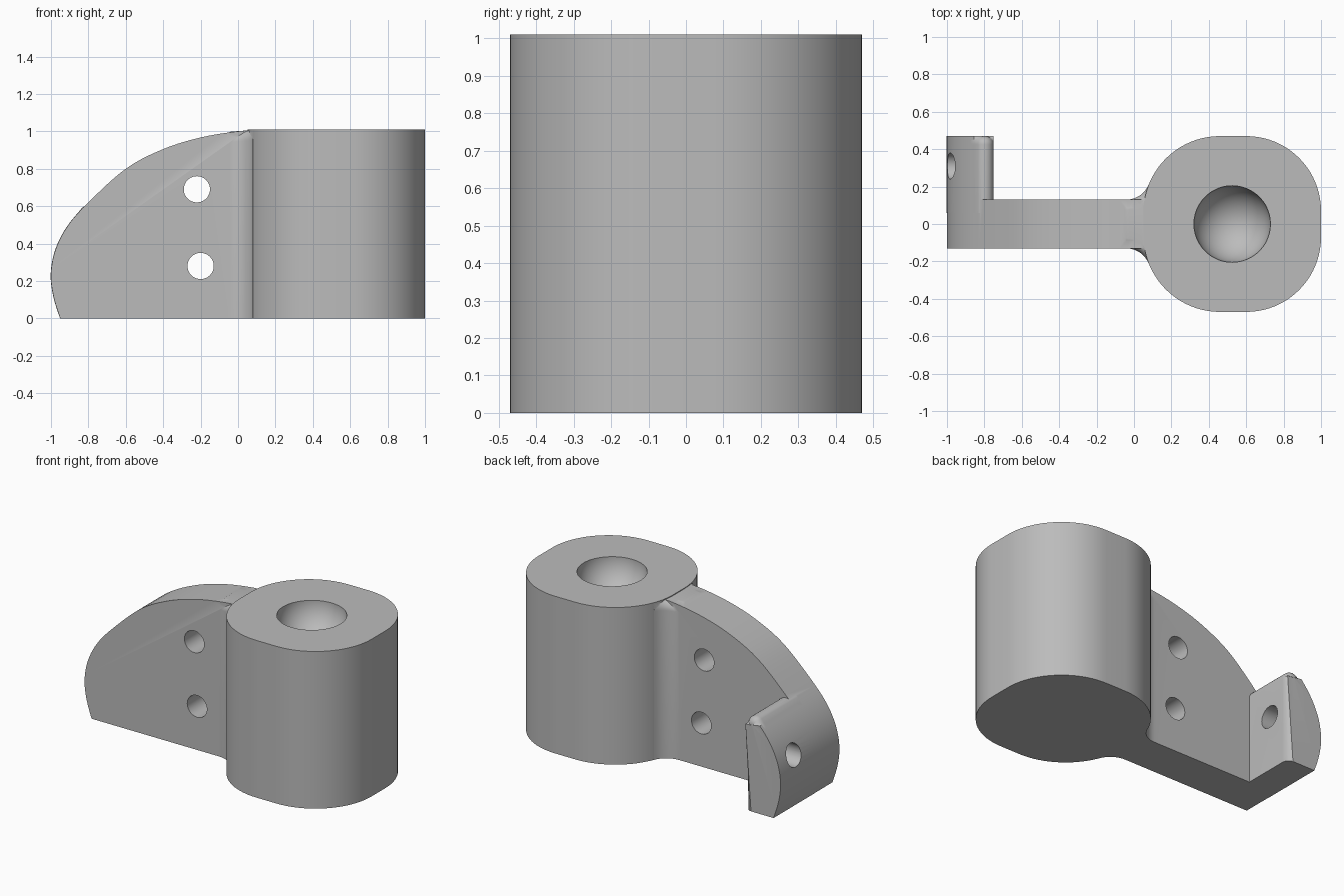
import bpy, bmesh, math
from mathutils import Vector, Matrix

cube = bpy.data.objects.get("Cube")
if cube:
    bpy.data.objects.remove(cube)

gray = bpy.data.materials.new("plain gray")
gray.use_nodes = True
gray.diffuse_color = (0.5, 0.5, 0.5, 1)
gray.node_tree.nodes["Principled BSDF"].inputs["Base Color"].default_value = (0.5, 0.5, 0.5, 1)


def finish(name, bm):
    bmesh.ops.recalc_face_normals(bm, faces=bm.faces)
    mesh = bpy.data.meshes.new(name)
    bm.to_mesh(mesh)
    bm.free()
    mesh.materials.append(gray)
    obj = bpy.data.objects.new(name, mesh)
    bpy.context.collection.objects.link(obj)
    return obj


def loft(sections):
    """Skin equal-length closed sections and cap both ends."""
    bm = bmesh.new()
    rings = [[bm.verts.new(p) for p in s] for s in sections]
    n = len(rings[0])
    for a, b in zip(rings, rings[1:]):
        for i in range(n):
            j = (i + 1) % n
            bm.faces.new((a[i], a[j], b[j], b[i]))
    bm.faces.new(rings[0])
    bm.faces.new(rings[-1])
    return bm


def arc(cx, cy, r, start, end, steps):
    angles = [math.radians(start + (end - start) * i / steps) for i in range(steps + 1)]
    return [(cx + r * math.cos(a), cy + r * math.sin(a)) for a in angles]


def smooth_path(points, steps):
    """Catmull-Rom curve through the points."""
    p = [Vector(q) for q in points]
    p = [2 * p[0] - p[1]] + p + [2 * p[-1] - p[-2]]
    out = []
    for a, b, c, d in zip(p, p[1:], p[2:], p[3:]):
        for i in range(steps):
            t = i / steps
            out.append(0.5 * (2 * b + (c - a) * t + (2 * a - 5 * b + 4 * c - d) * t ** 2
                              + (3 * b - a - 3 * c + d) * t ** 3))
    return [tuple(q) for q in out + [p[-2]]]


def rounded_slab(name, profile, y0, y1, radius, rounded_ends):
    """Extrude an x-z profile along y and round the rims of the chosen ends."""
    bm = loft([[(x, y, z) for x, z in profile] for y in (y0, y1)])
    rims = [e for e in bm.edges if any(all(abs(v.co.y - y) < 1e-5 for v in e.verts)
                                       for y in rounded_ends)]
    bmesh.ops.bevel(bm, geom=rims, offset=radius, segments=8, profile=0.5,
                    affect='EDGES', clamp_overlap=False)
    return finish(name, bm)


def drill(name, centre, axis, radius, depth):
    bm = bmesh.new()
    turn = Vector((0, 0, 1)).rotation_difference(Vector(axis)).to_matrix().to_4x4()
    bmesh.ops.create_cone(bm, cap_ends=True, segments=48, radius1=radius, radius2=radius,
                          depth=depth, matrix=Matrix.Translation(centre) @ turn)
    return finish(name, bm)


def combine(target, tool, operation):
    mod = target.modifiers.new(tool.name, 'BOOLEAN')
    mod.operation = operation
    mod.solver = 'EXACT'
    mod.object = tool
    bpy.context.view_layer.objects.active = target
    bpy.ops.object.modifier_apply(modifier=mod.name)
    bpy.data.objects.remove(tool)


# Everything runs a little below the ground and is trimmed flat at the end
TOP, HALF, RIM = 1.01, 0.13, 0.055
outline = smooth_path([(-0.91, -0.1), (-0.95, 0), (-0.987, 0.12), (-1, 0.24), (-0.975, 0.37),
                       (-0.91, 0.495), (-0.8, 0.62), (-0.6, 0.8), (-0.4, 0.905),
                       (-0.2, 0.967), (0, 1.0), (0.15, 1.007)], 5)

# Boss: rounded block
plan = (arc(0.6, 0.07, 0.4, 0, 90, 20) + arc(0.46, 0.06, 0.41, 90, 180, 20)
        + arc(0.46, -0.06, 0.41, 180, 270, 20) + arc(0.6, -0.07, 0.4, 270, 360, 20))
bracket = finish("bracket", loft([[(x, y, z) for x, y in plan] for z in (-0.15, TOP)]))

# Neck: widening blend between plate and boss
blend = arc(-0.042, 0.26, 0.13, -90, -22, 10)
stations = [(-0.06, 0.125)] + blend + [(0.2, blend[-1][1])]
sections = []
for x, w in stations:
    top = 1.0 + 0.008 * min(1, max(-1, x / 0.1)) + 0.001
    if x < -0.05:
        top -= 0.01
    sec = ([(w, -0.13)] + arc(w - RIM, top - RIM, RIM, 0, 90, 8)
           + arc(RIM - w, top - RIM, RIM, 90, 180, 8) + [(-w, -0.13)])
    sections.append([(x, y, z) for y, z in sec])
neck = finish("neck", loft(sections))

# Plate: curved web with rounded rims on both faces
plate = rounded_slab("plate", outline + [(0.15, -0.1)], -HALF, HALF, RIM, (-HALF, HALF))

# Flange: same outer curve, rounded crest, turned to the back
crest = ([p for p in outline if p[0] < -0.845 and p[1] < 0.6]
         + arc(-0.8, 0.553, 0.05, 132, 0, 10) + [(-0.75, -0.12)])
flange = rounded_slab("flange", [(x - 0.0015, z) for x, z in crest], 0.06, 0.47, 0.045, (0.47,))

for part in (neck, plate, flange):
    combine(bracket, part, 'UNION')

# Screw holes
for i, (centre, axis) in enumerate([((-0.22, 0, 0.69), (0, 1, 0)),
                                    ((-0.2, 0, 0.28), (0, 1, 0)),
                                    ((-0.87, 0.31, 0.35), (1, 0, 0))]):
    combine(bracket, drill("screw_hole_%d" % i, centre, axis, 0.07, 0.5), 'DIFFERENCE')

# Round socket in the top of the boss
bm = bmesh.new()
bmesh.ops.create_uvsphere(bm, u_segments=48, v_segments=25, radius=0.205,
                          matrix=Matrix.Translation((0.525, 0, TOP)))
combine(bracket, finish("socket", bm), 'DIFFERENCE')

# Flat base
bm = bmesh.new()
bmesh.ops.create_cube(bm, size=4, matrix=Matrix.Translation((0, 0, -2)))
combine(bracket, finish("ground_trim", bm), 'DIFFERENCE')

bpy.ops.object.select_all(action='DESELECT')
bracket.select_set(True)
bpy.context.view_layer.objects.active = bracket
bpy.ops.object.shade_smooth_by_angle(angle=math.radians(30))
